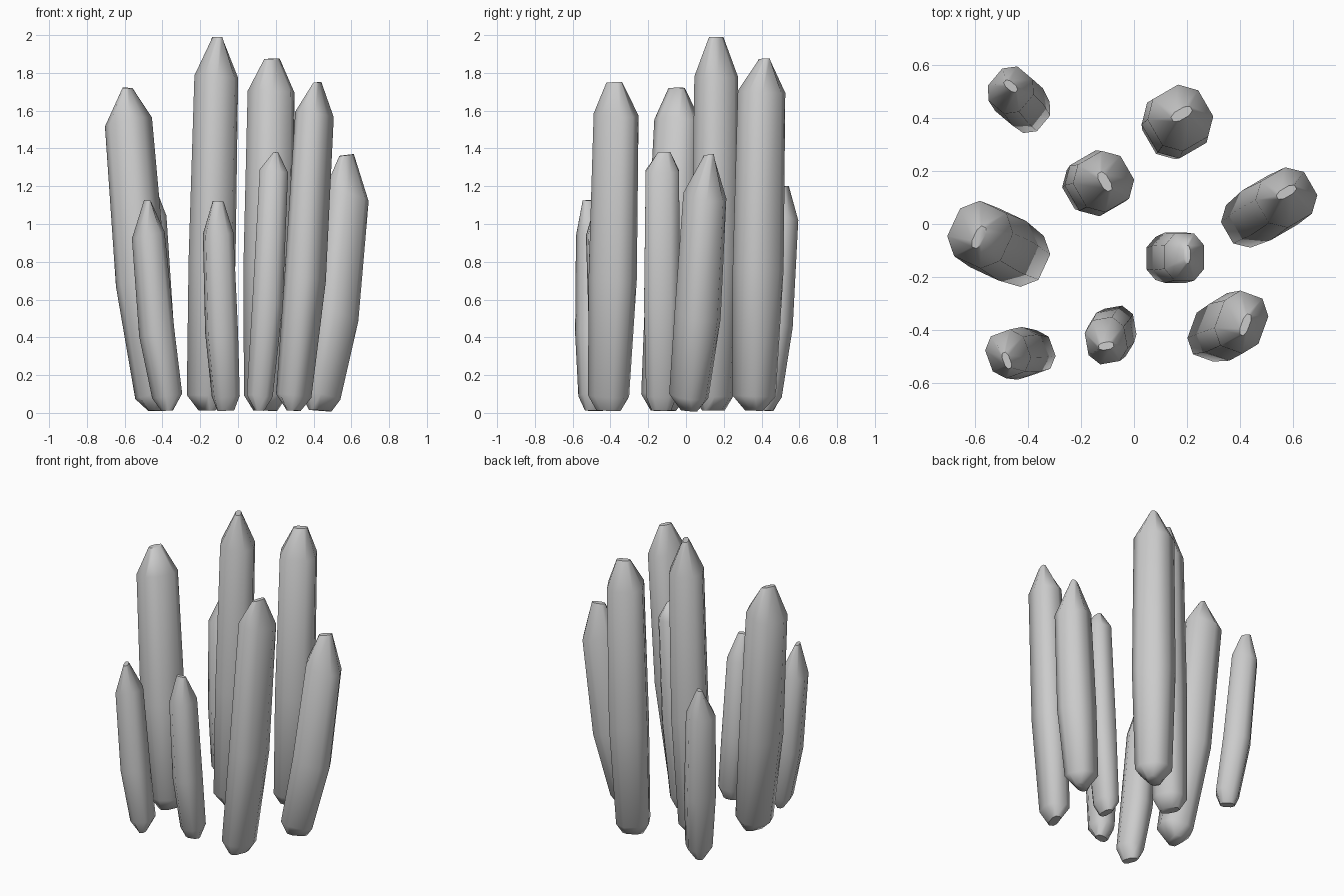
import bpy, bmesh, math
from mathutils import Vector, Matrix

cube = bpy.data.objects.get("Cube")
if cube:
    bpy.data.objects.remove(cube, do_unlink=True)

stone = bpy.data.materials.new("grey_stone")
stone.use_nodes = True
GREY = (0.6, 0.6, 0.6, 1)
stone.diffuse_color = GREY
stone.node_tree.nodes["Principled BSDF"].inputs["Base Color"].default_value = GREY

# Rounded-square section shared by every shard
SECTION = [(1, -.5), (1, .5), (.5, 1), (-.5, 1), (-1, .5), (-1, -.5), (-.5, -1), (.5, -1)]


def shard(name, base, shoulder, tip, z_shoulder, height, half, turn, ridge):
    """Leaning crystal: chiselled foot, slightly swollen shaft, chiselled top."""
    base, shoulder, tip = Vector(base), Vector(shoulder), Vector(tip)
    lean = (shoulder - base) / z_shoulder
    rot = Matrix.Rotation(math.radians(turn), 2)
    mid = base.lerp(shoulder, 0.55)
    foot = (0.55, 0.3) if ridge == "x" else (0.3, 0.55)
    top = (0.36, 0.16) if ridge == "x" else (0.16, 0.36)
    # centre, height, section scale, tilt
    rings = [(base, 0.012, foot, 0.5),
             (base, 0.09, (0.88, 0.88), 1.5),
             (mid, z_shoulder * 0.45, (1.03, 1.03), 2),
             (shoulder, z_shoulder, (0.96, 0.96), 2),
             (tip, height - 0.01, top, -0.8)]
    bm = bmesh.new()
    loops = []
    for centre, z, scale, tilt in rings:
        loop = []
        for u, v in SECTION:
            off = rot @ Vector((u * half[0] * scale[0], v * half[1] * scale[1]))
            dz = -tilt * off.dot(lean)
            p = centre + off
            loop.append(bm.verts.new((p.x, p.y, max(0, z + dz))))
        loops.append(loop)
    for low, high in zip(loops, loops[1:]):
        for i in range(8):
            j = (i + 1) % 8
            bm.faces.new((low[i], low[j], high[j], high[i]))
    bm.faces.new(loops[0][::-1])
    bm.faces.new(loops[-1])
    mesh = bpy.data.meshes.new(name)
    bm.to_mesh(mesh)
    bm.free()
    mesh.materials.append(stone)
    obj = bpy.data.objects.new(name, mesh)
    bpy.context.collection.objects.link(obj)
    bpy.ops.object.select_all(action="DESELECT")
    obj.select_set(True)
    bpy.context.view_layer.objects.active = obj
    bpy.ops.object.shade_smooth_by_angle(angle=math.radians(55))


# Tall shards
shard("tall_centre_shard", (-.165, .145), (-.115, .16), (-.11, .16), 1.78, 2.0, (.108, .108), 30, "y")
shard("tall_back_shard", (.145, .36), (.175, .4), (.18, .415), 1.7, 1.885, (.115, .118), 30, "x")
shard("tall_front_shard", (.295, -.41), (.405, -.37), (.42, -.38), 1.58, 1.76, (.092, .115), -20, "y")
shard("tall_right_shard", (-.43, -.12), (-.58, -.04), (-.585, -.05), 1.54, 1.73, (.115, .12), -25, "y")

# Short shards
shard("short_left_shard", (.435, .015), (.575, .1), (.575, .12), 1.15, 1.375, (.11, .105), 30, "x")
shard("short_centre_shard", (.115, -.13), (.19, -.125), (.2, -.115), 1.28, 1.39, (.078, .092), 0, "y")
shard("short_front_shard", (-.065, -.39), (-.105, -.44), (-.105, -.46), .95, 1.13, (.078, .088), 10, "x")
shard("short_corner_shard", (-.375, -.485), (-.475, -.49), (-.48, -.515), .94, 1.135, (.08, .088), 20, "y")
shard("short_back_shard", (-.395, .425), (-.465, .505), (-.465, .52), 1.03, 1.21, (.08, .088), -40, "x")
